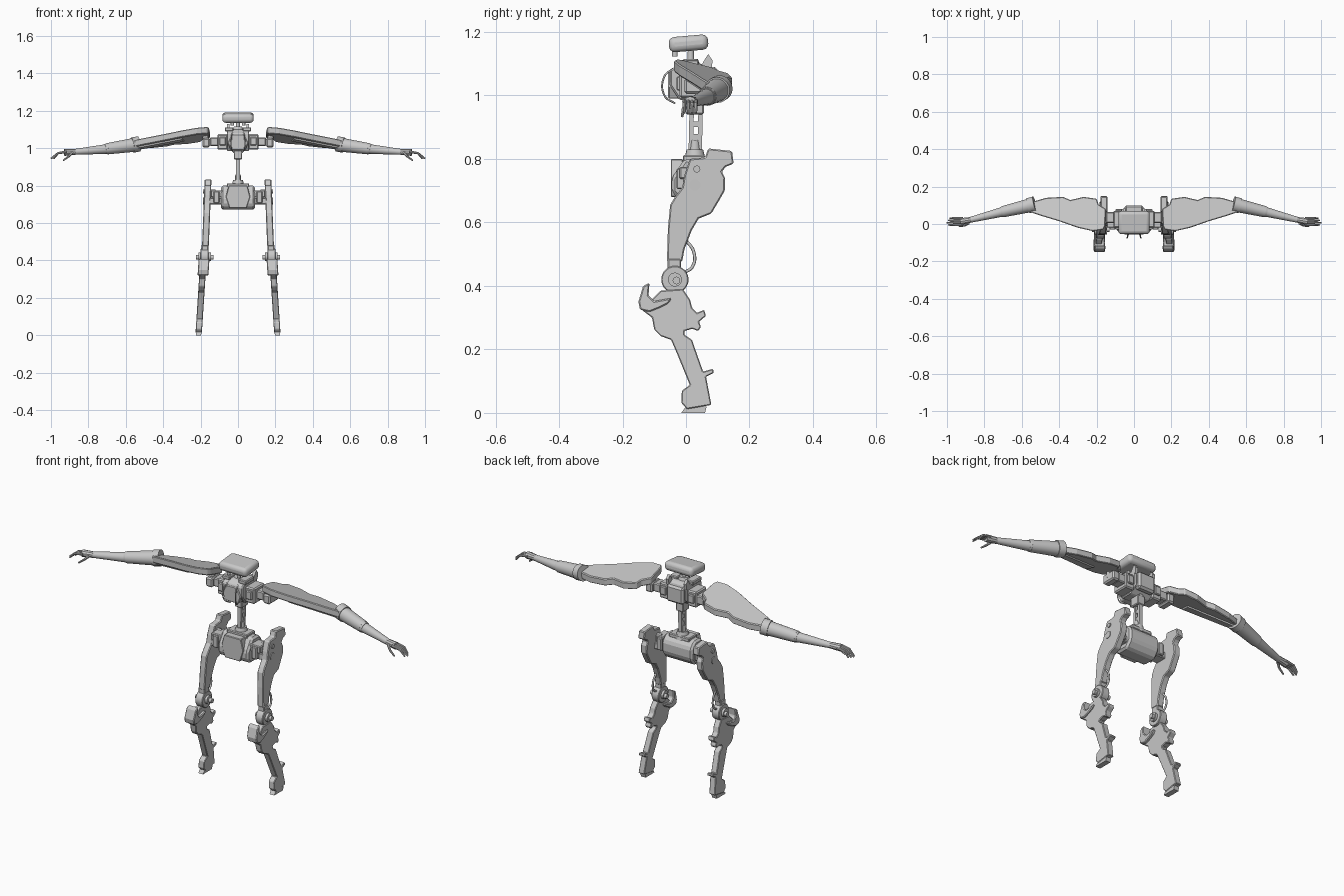
import bpy
import bmesh
import math
from mathutils import Vector, Matrix

cube = bpy.data.objects.get("Cube")
if cube:
    bpy.data.objects.remove(cube, do_unlink=True)

grey = bpy.data.materials.new("light_grey")
grey.use_nodes = True
grey.diffuse_color = (.58, .58, .58, 1)
grey.node_tree.nodes["Principled BSDF"].inputs["Base Color"].default_value = grey.diffuse_color


def finish(name, bm, mirror=False, bevel=0, segments=1, smooth=False):
    bmesh.ops.recalc_face_normals(bm, faces=bm.faces)
    mesh = bpy.data.meshes.new(name)
    bm.to_mesh(mesh)
    bm.free()
    mesh.materials.append(grey)
    obj = bpy.data.objects.new(name, mesh)
    bpy.context.collection.objects.link(obj)
    if smooth:
        bpy.ops.object.select_all(action='DESELECT')
        obj.select_set(True)
        bpy.context.view_layer.objects.active = obj
        bpy.ops.object.shade_smooth_by_angle()
    if bevel:
        mod = obj.modifiers.new("edge_bevel", 'BEVEL')
        mod.width, mod.segments = bevel, segments
    if mirror:
        obj.modifiers.new("mirror", 'MIRROR')
    return obj


def prism(name, outline, place, low, high, **options):
    """Extrude a flat outline; place maps (u, v, depth) into the model."""
    bm = bmesh.new()
    a, b = [[bm.verts.new(place(u, v, w)) for u, v in outline] for w in (low, high)]
    bm.faces.new(a)
    bm.faces.new(b[::-1])
    for i in range(len(a)):
        bm.faces.new((a[i - 1], a[i], b[i], b[i - 1]))
    return finish(name, bm, **options)


def box(name, low, high, **options):
    outline = [(low[0], low[1]), (high[0], low[1]), (high[0], high[1]), (low[0], high[1])]
    return prism(name, outline, lambda u, v, w: (u, v, w), low[2], high[2], **options)


def limb(name, start, end, r_start, r_end, sides=20, mirror=True, **options):
    start, end = Vector(start), Vector(end)
    axis = end - start
    turn = axis.to_track_quat('Z', 'Y').to_matrix().to_4x4()
    bm = bmesh.new()
    bmesh.ops.create_cone(bm, cap_ends=True, segments=sides, radius1=r_start, radius2=r_end,
                          depth=axis.length, matrix=Matrix.Translation((start + end) / 2) @ turn)
    return finish(name, bm, mirror=mirror, smooth=True, **options)


def cable(name, points, radius):
    curve = bpy.data.curves.new(name, 'CURVE')
    curve.dimensions = '3D'
    curve.bevel_depth, curve.bevel_resolution = radius, 2
    spline = curve.splines.new('BEZIER')
    spline.bezier_points.add(len(points) - 1)
    for knot, p in zip(spline.bezier_points, points):
        knot.co = p
        knot.handle_left_type = knot.handle_right_type = 'AUTO'
    curve.materials.append(grey)
    obj = bpy.data.objects.new(name, curve)
    bpy.context.collection.objects.link(obj)
    obj.modifiers.new("mirror", 'MIRROR')


def across(y, z, x):
    return x, y, z


def thigh_place(y, z, w):
    return .16 + (.83 - z) * .04 + w, y, z


def shin_place(y, z, w):
    return .185 + (.4 - z) * .065 + w, y, z


def arm_place(x, y, w):
    return x, y, 1.085 - (x - .2) * .12 - y * .25 + w


# Head and neck
head = box("head", (-.084, -.062, -.024), (.084, .062, .024), bevel=.018, segments=3, smooth=True)
head.location = (0, .008, 1.164)
head.rotation_euler.x = math.radians(5)
limb("neck", (0, .015, 1.08), (0, .015, 1.15), .012, .009, mirror=False)
limb("neck_ring", (0, .015, 1.095), (0, .015, 1.115), .03, .022, mirror=False)
limb("sensor", (.03, -.035, 1.122), (.03, -.035, 1.145), .009, .009)

# Chest
chest = [(-.05, 1.08), (-.05, 1.03), (-.02, .985), (.04, .985), (.08, 1.02), (.08, 1.08), (.05, 1.1), (-.02, 1.1)]
prism("chest_core", chest, across, -.06, .06, bevel=.005)
front_plate = [(-.03, 1.075), (.03, 1.075), (.055, 1.03), (.04, .99), (-.04, .99), (-.055, 1.03)]
prism("chest_plate", front_plate, lambda x, z, y: (x, y, z), -.056, -.02, bevel=.004)
box("back_pack", (-.05, .06, 1), (.05, .1, 1.09), bevel=.01)
box("chest_side", (.055, -.02, .992), (.11, .07, 1.075), mirror=True, bevel=.006)
box("chest_side_cap", (.065, -.03, 1.015), (.1, .08, 1.06), mirror=True, bevel=.004)
box("collar_block", (.025, -.035, 1.09), (.07, .04, 1.112), mirror=True, bevel=.004)
fin = [(.04, 1.08), (.06, 1.115), (.07, 1.13), (.084, 1.11), (.08, 1.08)]
prism("collar_fin", fin, across, .045, .06, mirror=True)
cable("chest_cable", [(.03, -.04, 1.085), (.035, -.068, 1.06), (.035, -.068, 1), (.02, -.035, .975)], .003)

# Shoulders
box("shoulder", (.105, .005, 1.012), (.15, .065, 1.058), mirror=True, bevel=.005)
box("shoulder_end", (.15, -.005, 1.005), (.19, .075, 1.055), mirror=True, bevel=.007)
limb("shoulder_post", (.175, .03, 1.03), (.175, .03, 1.085), .016, .016)

# Upper arm plates
arm = [(.155, -.01), (.15, .08), (.19, .105), (.2, .135), (.27, .145), (.34, .128), (.38, .145),
       (.47, .14), (.545, .118), (.555, .064), (.5, .045), (.4, .015), (.3, -.02), (.22, -.038), (.165, -.03)]
prism("upper_arm", arm, arm_place, -.018, .018, mirror=True, bevel=.004)
rib = [(.3, .0), (.29, .05), (.53, .11), (.54, .07)]
prism("upper_arm_rib", rib, arm_place, -.026, 0, mirror=True)

# Forearm and hand
limb("elbow_cuff", (.53, .107, 1.023), (.565, .098, 1.017), .041, .041)
limb("forearm", (.555, .1, 1.018), (.7, .066, .997), .037, .03)
limb("forearm_ring", (.695, .067, .998), (.71, .064, .996), .03, .027)
limb("wrist", (.7, .066, .996), (.88, .021, .98), .026, .015)
limb("palm", (.87, .023, .981), (.928, .013, .978), .016, .019, sides=10)
for i, name in enumerate(("index", "middle", "ring", "little")):
    y = i * .012 - .005
    tip = 1 - abs(i - 1) * .008
    limb(name + "_finger", (.915, y, .982), (.965, y, .973), .007, .006, sides=8)
    limb(name + "_fingertip", (.962, y, .974), (tip, y, .945), .006, .004, sides=8)
limb("thumb", (.885, .005, .978), (.905, -.008, .957), .008, .006, sides=8)
limb("thumb_tip", (.905, -.008, .957), (.935, -.012, .934), .006, .004, sides=8)

# Spine: two perforated-looking rails tied by rungs
for name, y in (("front", .008), ("rear", .036)):
    rail = [(y, .82), (y + .014, .82), (y + .018, 1), (y + .004, 1)]
    prism("spine_rail_" + name, rail, across, -.01, .01)
for i in range(4):
    z = .86 + i * .04
    box("spine_rung", (-.008, .012, z), (.008, .046, z + .018))
box("spine_cap", (-.022, 0, .94), (.022, .056, .99), bevel=.004)
limb("spine_base", (0, .028, .79), (0, .028, .83), .036, .026, mirror=False)
limb("spine_foot", (0, .028, .825), (0, .028, .86), .018, .014, mirror=False)

# Pelvis
hip = [(-.045, .695), (-.02, .672), (.05, .672), (.08, .71), (.08, .77), (.05, .8), (-.005, .8), (-.045, .74)]
prism("pelvis", hip, across, -.09, .09, bevel=.01)
belly = [(-.05, .8), (.05, .8), (.065, .74), (.045, .68), (-.045, .68), (-.065, .74)]
prism("pelvis_plate", belly, lambda x, z, y: (x, y, z), -.048, -.01, bevel=.003)
box("pelvis_top", (-.06, -.01, .79), (.06, .06, .812), bevel=.004)
box("hip_link", (.08, -.01, .7), (.155, .055, .735), mirror=True, bevel=.004)
box("hip_link_upper", (.08, -.02, .737), (.145, .05, .775), mirror=True, bevel=.004)
box("hip_block", (.1, -.03, .705), (.13, .065, .77), mirror=True, bevel=.004)

# Thighs
thigh = [(.07, .833), (.145, .825), (.15, .785), (.125, .775), (.113, .76), (.123, .74), (.122, .7),
         (.105, .67), (.08, .628), (.04, .612), (.018, .575), (-.005, .515), (-.012, .476),
         (-.06, .476), (-.057, .58), (-.05, .655), (-.035, .68), (-.012, .71), (-.005, .75), (.012, .8), (.06, .805)]
prism("thigh", thigh, thigh_place, -.018, .018, mirror=True, bevel=.004)
for z, y, r in ((.718, .028, .018), (.768, .034, .011)):
    limb("hip_bolt", (.12, y, z), (.186, y, z), r, r)

# Knees
limb("knee_disc", (.157, -.035, .42), (.2, -.035, .42), .043, .043, sides=32, bevel=.003)
limb("knee_hub", (.145, -.035, .42), (.212, -.035, .42), .022, .022)
limb("knee_axle", (.13, -.03, .417), (.225, -.03, .417), .012, .012)
box("knee_yoke", (.158, -.058, .43), (.195, -.015, .485), mirror=True, bevel=.004)
cable("knee_cable", [(.175, -.005, .55), (.177, .025, .505), (.178, .02, .46), (.178, -.01, .44)], .005)

# Shins
shin = [(-.14, .325), (-.107, .3), (-.1, .262), (-.08, .242), (-.047, .23), (-.028, .186), (.012, .088),
        (-.013, .07), (-.015, .032), (.003, .012), (.08, .025), (.063, .114), (.088, .126), (.085, .139), (.054, .13),
        (.032, .192), (.019, .23), (-.005, .246), (-.005, .258), (.02, .265), (.038, .258), (.047, .271),
        (.041, .287), (.063, .306), (.057, .325), (.035, .315), (.019, .331), (.013, .356), (-.01, .39), (-.08, .385)]
prism("shin", shin, shin_place, -.017, .017, mirror=True, bevel=.003)
guard = [(-.15, .35), (-.135, .4), (-.115, .41), (-.118, .37), (-.1, .352), (-.045, .362),
         (-.055, .345), (-.085, .33), (-.115, .318), (-.145, .325)]
prism("knee_guard", guard, shin_place, -.032, .026, mirror=True, bevel=.004)
sole = [(-.015, 0), (.06, 0), (.065, .02), (0, .02)]
prism("foot", sole, shin_place, -.014, .014, mirror=True)
